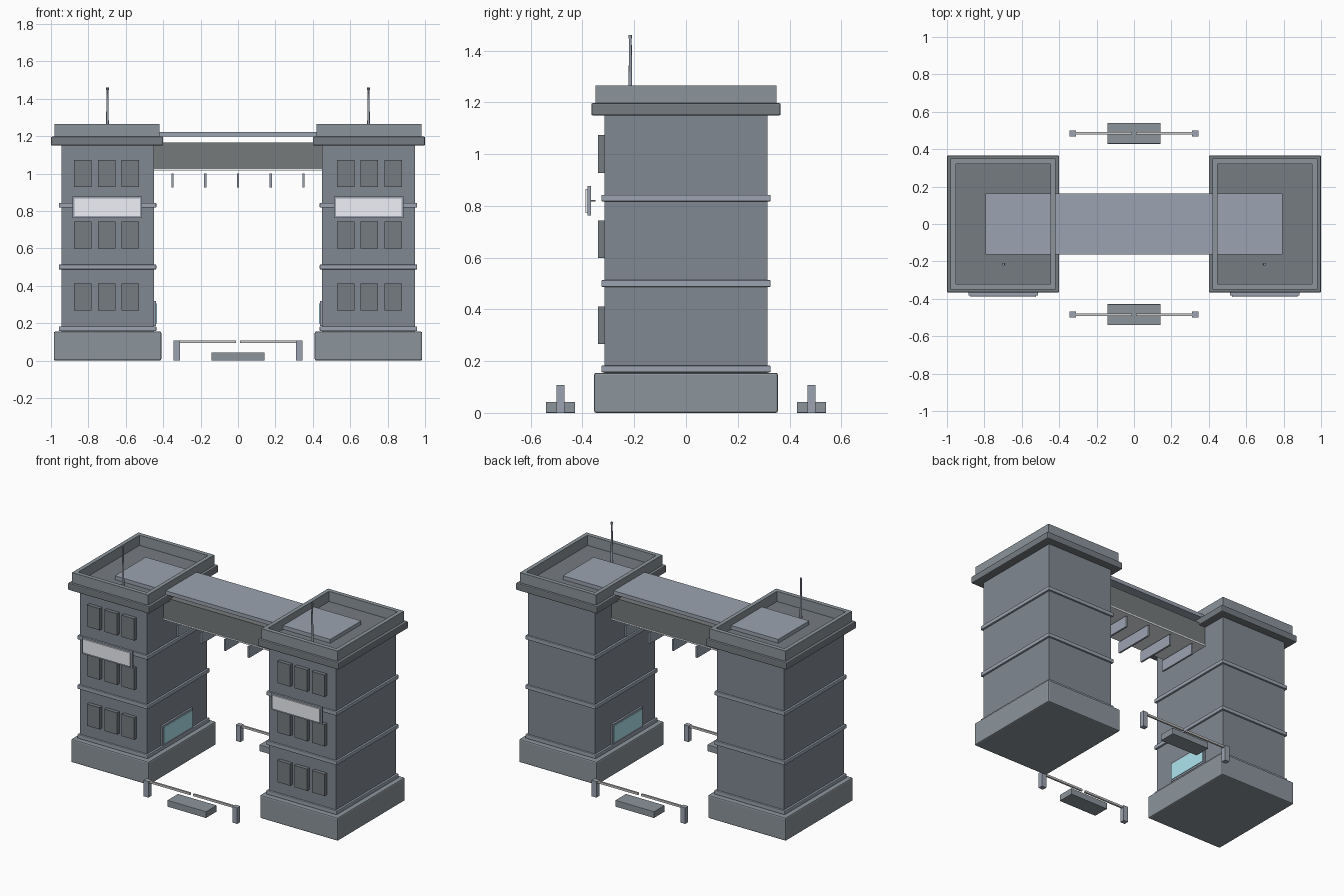
import bpy, math

if "Cube" in bpy.data.objects:
    bpy.data.objects.remove(bpy.data.objects["Cube"])


def mat(name, rgb):
    m = bpy.data.materials.new(name)
    m.diffuse_color = (*rgb, 1)
    m.use_nodes = True
    m.node_tree.nodes["Principled BSDF"].inputs["Base Color"].default_value = m.diffuse_color
    return m


glass = mat("teal_glass", (0.42, 0.78, 0.88))
pale = mat("pale_panel", (0.86, 0.88, 0.93))
wall = mat("wall_grey", (0.22, 0.25, 0.29))
stone = mat("stone_grey", (0.26, 0.30, 0.33))
dark = mat("dark_grey", (0.18, 0.20, 0.22))
beam = mat("beam_grey", (0.18, 0.195, 0.195))
trim = mat("trim_grey", (0.33, 0.37, 0.44))
arm = mat("arm_grey", (0.55, 0.58, 0.57))


def box(name, x, y, z, m, bevel=0.0):
    """Box from (min, max) pairs."""
    x, y, z = sorted(x), sorted(y), sorted(z)
    bpy.ops.mesh.primitive_cube_add(
        size=1, location=[(a + b) / 2 for a, b in (x, y, z)])
    o = bpy.context.object
    o.name = name
    for v in o.data.vertices:
        for i, (a, b) in enumerate((x, y, z)):
            v.co[i] *= b - a
    if bevel:
        mod = o.modifiers.new("bevel", 'BEVEL')
        mod.width = bevel
        mod.segments = 2
    o.data.materials.append(m)
    return o


def cyl(name, x, y, z0, z1, r1, r2, m):
    bpy.ops.mesh.primitive_cone_add(vertices=12, radius1=r1, radius2=r2, depth=z1 - z0,
                                    location=(x, y, (z0 + z1) / 2))
    bpy.context.object.name = name
    bpy.context.object.data.materials.append(m)
    bpy.ops.object.shade_smooth_by_angle()


for side, s in (("left", -1), ("right", 1)):
    def sx(a, b):
        return (s * a, s * b)

    # tower mass
    box(side + "_plinth", sx(0.41, 0.985), (-0.355, 0.355), (0, 0.155), stone, 0.008)
    box(side + "_tower_body", sx(0.45, 0.945), (-0.315, 0.315), (0.15, 1.16), wall)
    for z in (0.17, 0.5, 0.83):
        box(side + "_band", sx(0.437, 0.958), (-0.327, 0.327), (z - 0.013, z + 0.013), trim, 0.004)
    box(side + "_cornice", sx(0.40, 1.0), (-0.366, 0.366), (1.15, 1.197), dark, 0.006)

    # roof parapet
    for e in (-1, 1):
        box(side + "_parapet_end", sx(0.42, 0.98), (e * 0.322, e * 0.35), (1.195, 1.265), stone)
    for a in (0.42, 0.953):
        box(side + "_parapet_side", sx(a, a + 0.027), (-0.322, 0.322), (1.195, 1.265), stone)

    # front windows
    for z in (0.267, 0.598, 0.928):
        for x in (0.575, 0.702, 0.83):
            box(side + "_window", sx(x - 0.047, x + 0.047), (-0.34, -0.31), (z, z + 0.145), dark)

    # front sign board without lettering
    box(side + "_sign_frame", sx(0.513, 0.885), (-0.381, -0.367), (0.762, 0.876), trim)
    box(side + "_sign_panel", sx(0.523, 0.875), (-0.389, -0.38), (0.773, 0.865), pale)
    for x in (0.58, 0.82):
        box(side + "_sign_bracket", sx(x - 0.005, x + 0.005), (-0.368, -0.35), (0.817, 0.823), dark)

    # guard window on the passage side
    box(side + "_guard_window_frame", sx(0.438, 0.455), (-0.17, 0.15), (0.185, 0.318), trim)
    box(side + "_guard_window_glass", sx(0.434, 0.445), (-0.158, 0.138), (0.197, 0.306), glass)

    # roof antenna
    cyl(side + "_antenna", s * 0.698, -0.215, 1.195, 1.45, 0.008, 0.005, trim)
    cyl(side + "_antenna_tip", s * 0.698, -0.215, 1.447, 1.461, 0.007, 0.007, trim)

    # barrier posts and arms, front and back lanes
    for y in (-0.485, 0.485):
        box(side + "_barrier_post", sx(0.311, 0.345), (y - 0.016, y + 0.016), (0, 0.107), trim)
        box(side + "_barrier_arm", sx(0.012, 0.32), (y - 0.006, y + 0.006), (0.093, 0.107), arm)

# bridge between the towers
box("bridge_beam", (-0.47, 0.47), (-0.145, 0.145), (1.022, 1.165), beam)
box("bridge_soffit", (-0.46, 0.46), (-0.147, 0.147), (1.015, 1.024), pale)
box("bridge_roof_slab", (-0.795, 0.795), (-0.163, 0.163), (1.197, 1.222), trim)
for i in range(-2, 3):
    x = i * 0.175
    box("hanging_slat", (x - 0.006, x + 0.006), (-0.14, 0.14), (0.925, 1.0), trim)

# traffic islands
for y in (-0.485, 0.485):
    box("traffic_island", (-0.143, 0.143), (y - 0.056, y + 0.056), (0, 0.043), stone, 0.002)
